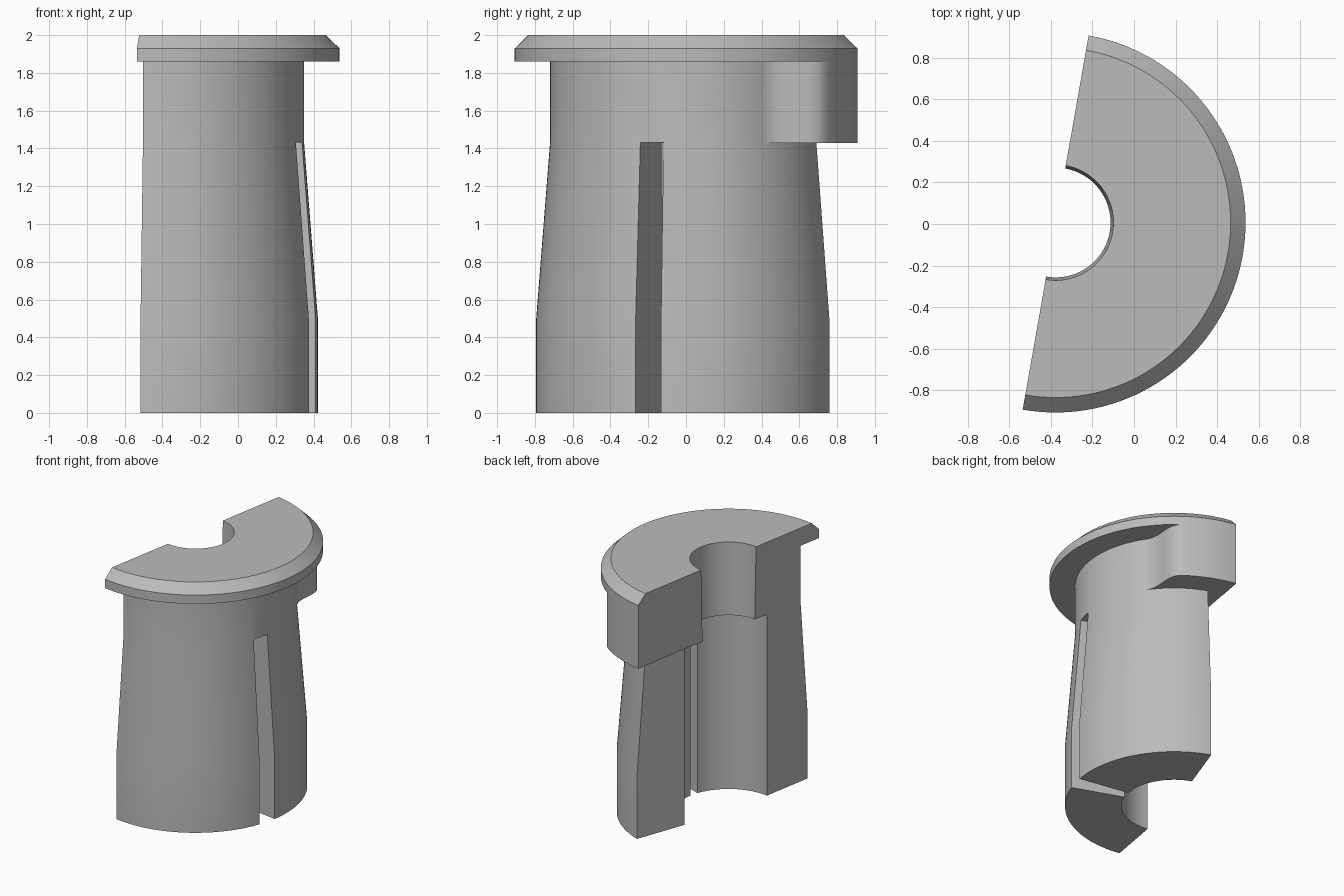
import bpy, bmesh, math
from mathutils import Vector

cube = bpy.data.objects.get("Cube")
if cube:
    bpy.data.objects.remove(cube, do_unlink=True)

AXIS = Vector((-0.377, 0.007, 0))   # centre line of the bushing
START, END = -100, 80               # the half shell, in degrees
BODY_R, FLANGE_R = 0.727, 0.914
SLOT_TOP, FLANGE_Z = 1.43, 1.86

grey = bpy.data.materials.new("plain grey")
grey.use_nodes = True
colour = (0.5, 0.5, 0.5, 1)
grey.diffuse_color = colour
grey.node_tree.nodes["Principled BSDF"].inputs["Base Color"].default_value = colour


def polar(r, deg):
    a = math.radians(deg)
    return Vector((r * math.cos(a), r * math.sin(a), 0))


def finish(name, bm):
    bmesh.ops.recalc_face_normals(bm, faces=bm.faces)
    mesh = bpy.data.meshes.new(name)
    bm.to_mesh(mesh)
    bm.free()
    mesh.materials.append(grey)
    obj = bpy.data.objects.new(name, mesh)
    obj.location = AXIS
    bpy.context.collection.objects.link(obj)
    return obj


def sector(name, profile, a0, a1, steps):
    """Closed (radius, z) profile swept through part of a turn, with end caps."""
    bm = bmesh.new()
    rings = []
    for i in range(steps + 1):
        a = a0 + (a1 - a0) * i / steps
        rings.append([bm.verts.new(polar(r, a) + Vector((0, 0, z))) for r, z in profile])
    n = len(profile)
    for p, q in zip(rings, rings[1:]):
        for j in range(n):
            k = (j + 1) % n
            bm.faces.new((p[j], p[k], q[k], q[j]))
    bm.faces.new(rings[0])
    bm.faces.new(rings[-1])
    return finish(name, bm)


def smooth(obj):
    bpy.ops.object.select_all(action="DESELECT")
    obj.select_set(True)
    bpy.context.view_layer.objects.active = obj
    bpy.ops.object.shade_smooth_by_angle(angle=math.radians(30))


# Half shell: stepped bore, tapered body and chamfered flange
shell = sector("half_bushing", [
    (0.387, 0), (0.8, 0), (0.8, 0.5), (BODY_R, SLOT_TOP), (BODY_R, FLANGE_Z),
    (FLANGE_R, FLANGE_Z), (FLANGE_R, 1.93), (0.842, 2), (0.278, 2),
    (0.264, SLOT_TOP), (0.387, SLOT_TOP)], START, END, 72)

# Wedge slots that split the lower body into legs
for i, (a0, a1) in enumerate([(-20, -10), (70, 90)]):
    wedge = sector(f"slot_cutter_{i + 1}", [
        (0.33, -0.1), (1.2, -0.1), (1.2, SLOT_TOP + 0.002), (0.33, SLOT_TOP + 0.002)], a0, a1, 2)
    wedge.hide_render = True
    cut = shell.modifiers.new("slot", "BOOLEAN")
    cut.operation, cut.solver, cut.object = "DIFFERENCE", "EXACT", wedge
    bpy.context.view_layer.objects.active = shell
    bpy.ops.object.modifier_apply(modifier=cut.name)
    bpy.data.objects.remove(wedge, do_unlink=True)
smooth(shell)

# Locating tab under the flange, blended into the body by an S curve
FOOT, SHOULDER, HANDLE, STEPS = 33.7, 54, 0.13, 14
p0, p3 = polar(BODY_R, FOOT), polar(FLANGE_R, SHOULDER)
p1 = p0 + polar(HANDLE, FOOT + 90)
p2 = p3 - polar(HANDLE, SHOULDER + 90)
outline = []
for i in range(STEPS + 1):
    t = i / STEPS
    u = 1 - t
    outline.append(p0 * u**3 + p1 * 3 * u * u * t + p2 * 3 * u * t * t + p3 * t**3)
outline += [polar(FLANGE_R, SHOULDER + (END - SHOULDER) * i / STEPS) for i in range(1, STEPS + 1)]
outline += [polar(BODY_R - 0.002, END + (FOOT - END) * i / STEPS) for i in range(STEPS)]
bm = bmesh.new()
base = bm.faces.new([bm.verts.new(p + Vector((0, 0, SLOT_TOP))) for p in outline])
top = bmesh.ops.extrude_face_region(bm, geom=[base], use_keep_orig=True)
bmesh.ops.translate(bm, vec=(0, 0, FLANGE_Z - SLOT_TOP),
                    verts=[g for g in top["geom"] if isinstance(g, bmesh.types.BMVert)])
smooth(finish("locating_tab", bm))
